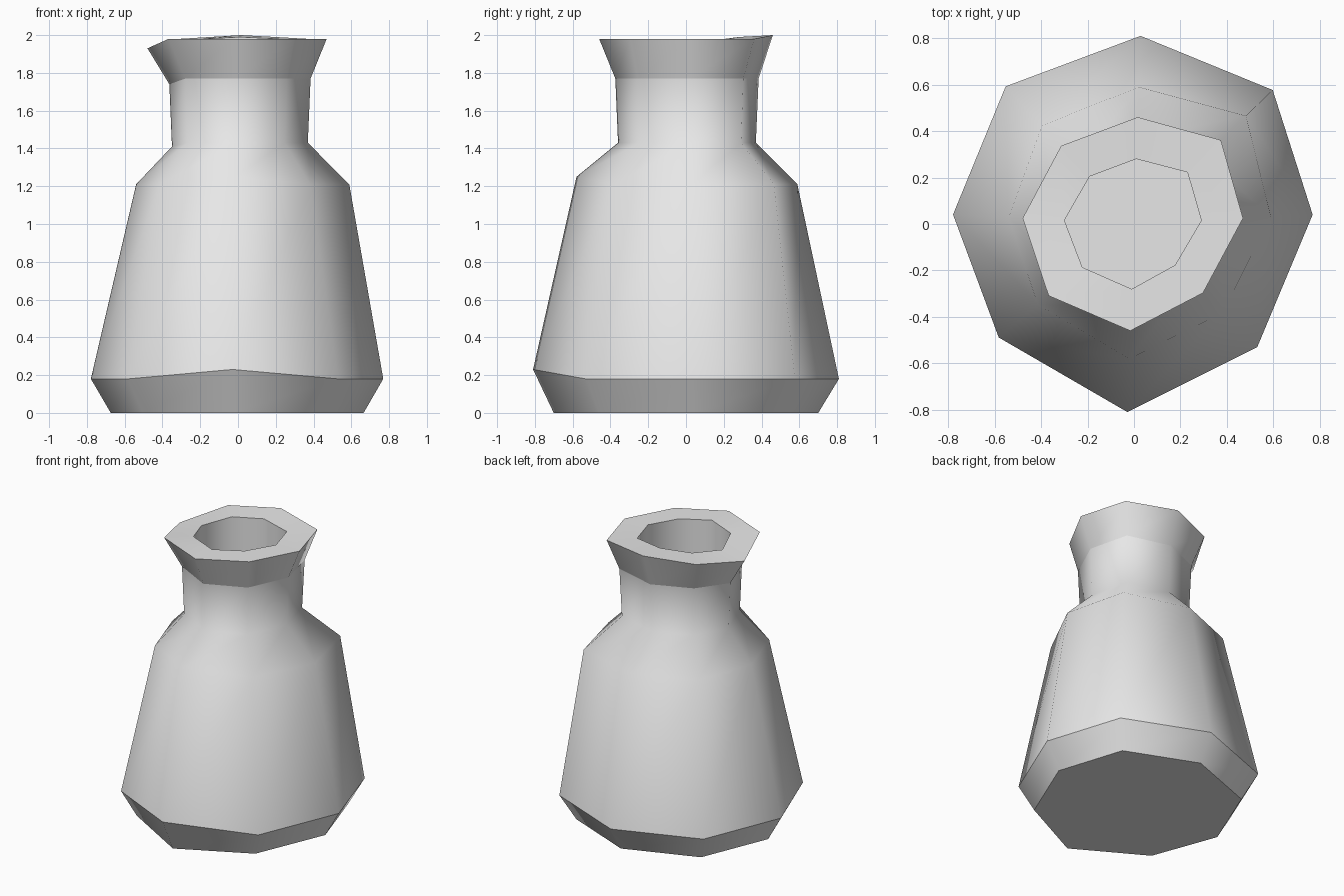
import bpy
import bmesh
from math import cos, sin, radians

if "Cube" in bpy.data.objects:
    bpy.data.objects.remove(bpy.data.objects["Cube"], do_unlink=True)

# Eight uneven spokes, counter-clockwise from the left side (+x)
SPOKES = [radians(a) for a in (3, 44, 88, 133, 177, 220, 268, 315)]
LEFT, BACK, RIGHT, FRONT = 0, 2, 4, 6

wide = (.77, .83, .81, .81, .78, .76, .81, .75)
shoulder = (.59, .67, .59, .58, .54, .54, .58, .54)
neck = (.37, .42, .37, .36, .35, .35, .36, .35)
rim = (.47, .52, .46, .46, .48, .48, .46, .42)
hole = (.29, .32, .28, .28, .3, .29, .28, .25)


def scaled(radii, factor):
    return [r * factor for r in radii]


# Profile rings: radii, height, height changes on some spokes, hard edge
RINGS = [
    (scaled(wide, .865), 0, {}, True),
    (wide, .18, {FRONT: .05}, True),
    (shoulder, 1.21, {FRONT: .04}, False),
    (neck, 1.43, {RIGHT: -.02}, False),
    (scaled(neck, 1.04), 1.77, {RIGHT: -.03}, True),
    (rim, 1.98, {BACK: .02, RIGHT: -.05}, True),
    (hole, 1.98, {BACK: .01, RIGHT: -.02}, True),
    (hole, 1.4, {}, True),
]


def ring_verts(bm, radii, height, lifts):
    return [bm.verts.new((r * cos(a), r * sin(a), height + lifts.get(i, 0)))
            for i, (r, a) in enumerate(zip(radii, SPOKES))]


def build_jar(name, material):
    bm = bmesh.new()
    loops = [ring_verts(bm, radii, z, lifts) for radii, z, lifts, _ in RINGS]
    count = len(SPOKES)

    # Walls, lip and inside of the neck
    for low, high in zip(loops, loops[1:]):
        for i in range(count):
            j = (i + 1) % count
            bm.faces.new((low[i], low[j], high[j], high[i]))

    # Underside and inner floor
    bm.faces.new(loops[0][::-1])
    bm.faces.new(loops[-1])
    bm.normal_update()
    for face in bm.faces:
        face.smooth = True

    # Hard edges around the foot, collar and lip
    for loop, ring in zip(loops, RINGS):
        for i in range(count):
            edge = bm.edges.get((loop[i], loop[(i + 1) % count]))
            edge.smooth = not ring[-1]

    mesh = bpy.data.meshes.new(name)
    bm.to_mesh(mesh)
    bm.free()
    mesh.materials.append(material)
    jar = bpy.data.objects.new(name, mesh)
    bpy.context.collection.objects.link(jar)
    return jar


def flat_material(name, colour):
    mat = bpy.data.materials.new(name)
    mat.use_nodes = True
    mat.diffuse_color = colour
    mat.node_tree.nodes["Principled BSDF"].inputs["Base Color"].default_value = colour
    return mat


build_jar("jar", flat_material("light grey", (.8, .8, .8, 1)))
